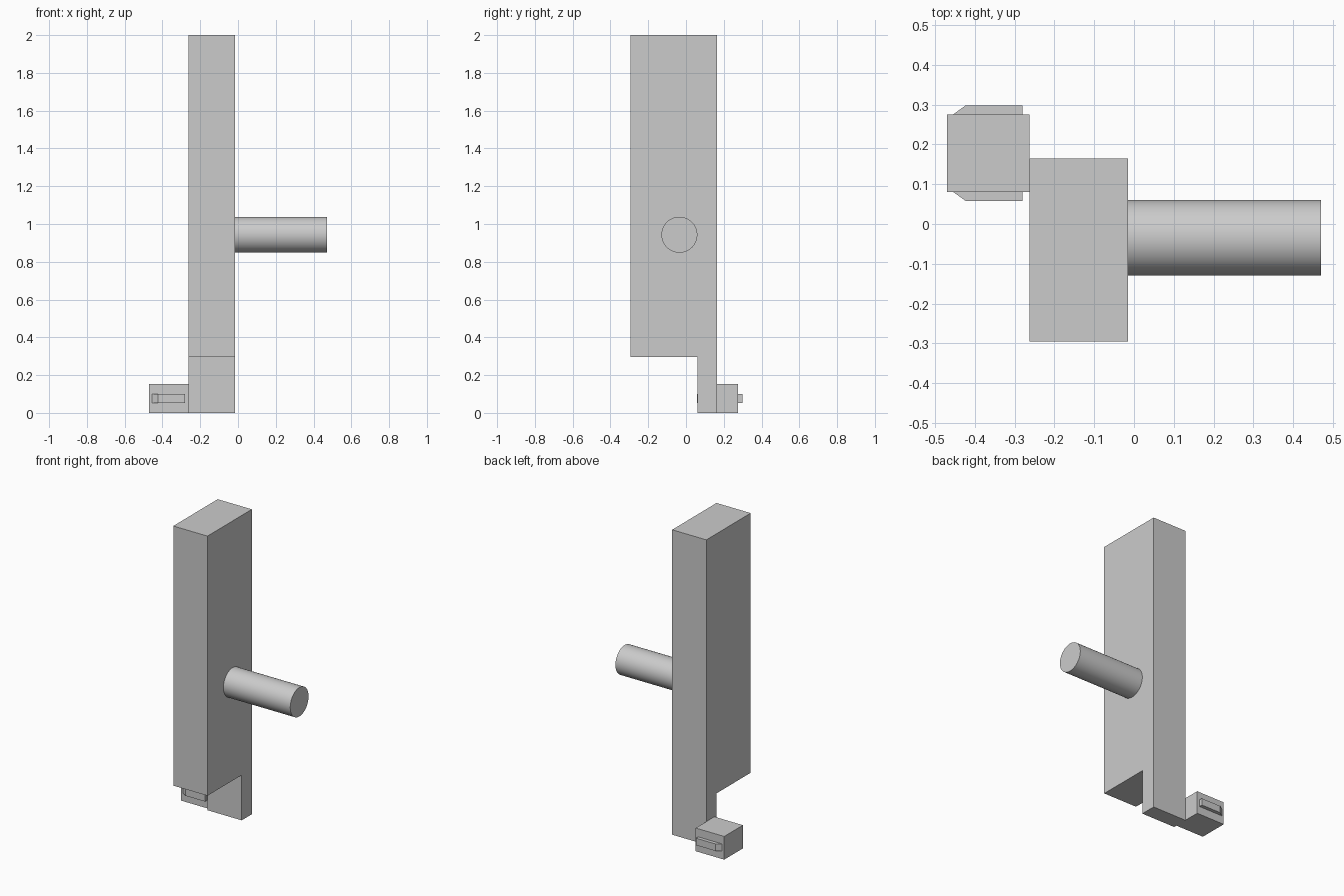
import bpy
import bmesh
import math
from mathutils import Matrix, Vector

cube = bpy.data.objects.get("Cube")
if cube:
    bpy.data.objects.remove(cube, do_unlink=True)

grey = bpy.data.materials.new("plain grey")
grey.use_nodes = True
colour = (0.6, 0.6, 0.6, 1)
grey.diffuse_color = colour
grey.node_tree.nodes["Principled BSDF"].inputs["Base Color"].default_value = colour


def add_object(name, bm):
    bmesh.ops.recalc_face_normals(bm, faces=bm.faces)
    mesh = bpy.data.meshes.new(name)
    bm.to_mesh(mesh)
    bm.free()
    mesh.materials.append(grey)
    obj = bpy.data.objects.new(name, mesh)
    bpy.context.collection.objects.link(obj)
    return obj


def extrude_profile(name, points, direction):
    """Extrude a closed outline of 3D points along a vector."""
    bm = bmesh.new()
    face = bm.faces.new([bm.verts.new(p) for p in points])
    result = bmesh.ops.extrude_face_region(bm, geom=[face], use_keep_orig=True)
    moved = [v for v in result["geom"] if isinstance(v, bmesh.types.BMVert)]
    bmesh.ops.translate(bm, verts=moved, vec=Vector(direction))
    return add_object(name, bm)


# Tall body with a thin leg at the back
left, right = -0.263, -0.015
outline = [(0.06, 0), (0.165, 0), (0.165, 2), (-0.295, 2), (-0.295, 0.297), (0.06, 0.297)]
extrude_profile("body", [(left, y, z) for y, z in outline], (right - left, 0, 0))

# Foot block on the side of the leg
foot_out, foot_front, foot_back = -0.47, 0.081, 0.275
foot_plan = [(foot_out, foot_front), (left, foot_front), (left, foot_back), (foot_out, foot_back)]
extrude_profile("foot_block", [(x, y, 0) for x, y in foot_plan], (0, 0, 0.152))

# Ramped latches on the front and back of the foot
for name, y, side in (("front_latch", foot_front, -1), ("back_latch", foot_back, 1)):
    tip = y + side * 0.023
    plan = [(-0.455, y), (-0.423, tip), (-0.28, tip), (-0.28, y)]
    extrude_profile(name, [(px, py, 0.053) for px, py in plan], (0, 0, 0.046))

# Round peg
peg_end = 0.47
bm = bmesh.new()
place = Matrix.Translation(((right + peg_end) / 2, -0.035, 0.943))
bmesh.ops.create_cone(bm, cap_ends=True, segments=64, radius1=0.095, radius2=0.095,
                      depth=peg_end - right,
                      matrix=place @ Matrix.Rotation(math.pi / 2, 4, "Y"))
peg = add_object("peg", bm)
bpy.context.view_layer.objects.active = peg
peg.select_set(True)
bpy.ops.object.shade_smooth_by_angle(angle=math.radians(30))
